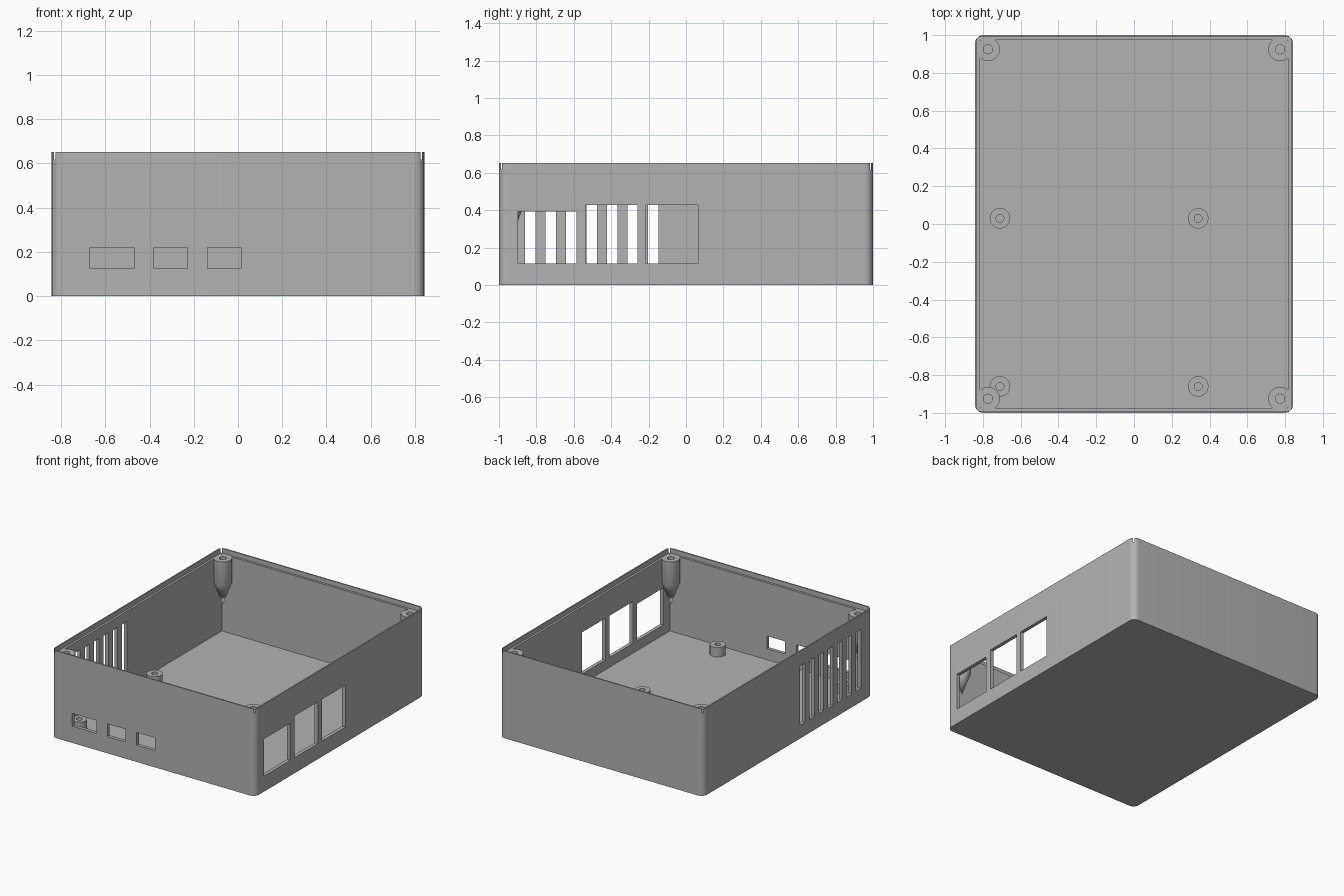
import bpy
import bmesh
import math
from mathutils import Vector, Matrix

cube = bpy.data.objects.get("Cube")
if cube:
    bpy.data.objects.remove(cube, do_unlink=True)

# Overall sizes
HX, HY, HEIGHT = 0.842, 1.0, 0.652
WALL, FLOOR = 0.026, 0.043
LIP, LIP_Z = 0.01, 0.617
CORNER_R = 0.045

grey = bpy.data.materials.new("matte grey plastic")
grey.use_nodes = True
grey.diffuse_color = (0.45, 0.45, 0.45, 1)
grey.node_tree.nodes["Principled BSDF"].inputs["Base Color"].default_value = grey.diffuse_color


def make_object(name, bm):
    bmesh.ops.recalc_face_normals(bm, faces=bm.faces)
    mesh = bpy.data.meshes.new(name)
    bm.to_mesh(mesh)
    bm.free()
    mesh.materials.append(grey)
    obj = bpy.data.objects.new(name, mesh)
    bpy.context.collection.objects.link(obj)
    return obj


def box(name, low, high):
    low, high = Vector(low), Vector(high)
    bm = bmesh.new()
    bmesh.ops.create_cube(bm, size=1)
    bmesh.ops.scale(bm, vec=high - low, verts=bm.verts)
    bmesh.ops.translate(bm, vec=(low + high) / 2, verts=bm.verts)
    return make_object(name, bm)


def cut(target, low, high):
    """Cut a box out of the target and discard the cutter."""
    cutter = box("cutter", low, high)
    cutter.hide_render = True
    mod = target.modifiers.new("cut", "BOOLEAN")
    mod.operation = "DIFFERENCE"
    mod.solver = "EXACT"
    mod.object = cutter
    bpy.context.view_layer.objects.active = target
    bpy.ops.object.modifier_apply(modifier=mod.name)
    bpy.data.objects.remove(cutter, do_unlink=True)


def lathe(name, profile, x, y):
    """Turn a (radius, height) profile about a vertical axis at x, y."""
    bm = bmesh.new()
    verts = [bm.verts.new((r, 0, z)) for r, z in profile]
    edges = [bm.edges.new(pair) for pair in zip(verts, verts[1:])]
    bmesh.ops.spin(bm, geom=verts + edges, cent=(0, 0, 0), axis=(0, 0, 1),
                   angle=math.tau, steps=40)
    bmesh.ops.remove_doubles(bm, verts=bm.verts, dist=0.0001)
    bmesh.ops.transform(bm, matrix=Matrix.Translation((x, y, 0)), verts=bm.verts)
    return make_object(name, bm)


# Case shell: a block with rounded upright corners
bm = bmesh.new()
bmesh.ops.create_cube(bm, size=1)
bmesh.ops.scale(bm, vec=(2 * HX, 2 * HY, HEIGHT), verts=bm.verts)
bmesh.ops.translate(bm, vec=(0, 0, HEIGHT / 2), verts=bm.verts)
upright = [e for e in bm.edges if abs(e.verts[0].co.z - e.verts[1].co.z) > 0.1]
bmesh.ops.bevel(bm, geom=upright, offset=CORNER_R, segments=10, profile=0.5,
                affect="EDGES")
shell = make_object("case_shell", bm)

# Hollow interior and the stepped rim that seats a lid
cut(shell, (WALL - HX, WALL - HY, FLOOR), (HX - WALL, HY - WALL, 1))
cut(shell, (LIP - HX, LIP - HY, LIP_Z), (HX - LIP, HY - LIP, 1))

# Connector windows in the right-hand side wall
for y0, y1, top in ((-0.898, -0.586, 0.393), (-0.537, -0.26, 0.428), (-0.214, 0.064, 0.428)):
    cut(shell, (HX - 0.1, y0, 0.116), (HX + 0.1, y1, top))

# Small connector slots in the front wall
for x0, x1 in ((-0.67, -0.47), (-0.38, -0.23), (-0.137, 0.013)):
    cut(shell, (x0, -HY - 0.1, 0.125), (x1, -HY + 0.1, 0.22))

# Row of cooling vents in the opposite side wall
for i in range(7):
    y = -0.861 + 0.1097 * i
    cut(shell, (-HX - 0.1, y, 0.1), (-HX + 0.1, y + 0.057, 0.54))

parts = [shell]

# Lid screw bosses with pointed undersides, one per corner
boss = [(0, 0.27), (0.0625, 0.44), (0.0625, LIP_Z), (0.024, LIP_Z), (0.024, 0.45), (0, 0.45)]
for y, end in ((-0.925, "front"), (0.925, "back")):
    for x, side in ((-0.773, "right"), (0.773, "left")):
        parts.append(lathe(f"lid_boss_{end}_{side}", boss, x, y))

# Circuit board standoffs on the floor
post = [(0, 0.03), (0.054, 0.03), (0.054, 0.115), (0.021, 0.115), (0.021, 0.05), (0, 0.05)]
for y, end in ((-0.86, "front"), (0.03, "back")):
    for x, side in ((-0.71, "right"), (0.34, "left")):
        parts.append(lathe(f"board_standoff_{end}_{side}", post, x, y))

# Smooth round surfaces, crisp edges
bpy.ops.object.select_all(action="DESELECT")
for part in parts:
    part.select_set(True)
bpy.context.view_layer.objects.active = shell
bpy.ops.object.shade_smooth_by_angle(angle=math.radians(30))
